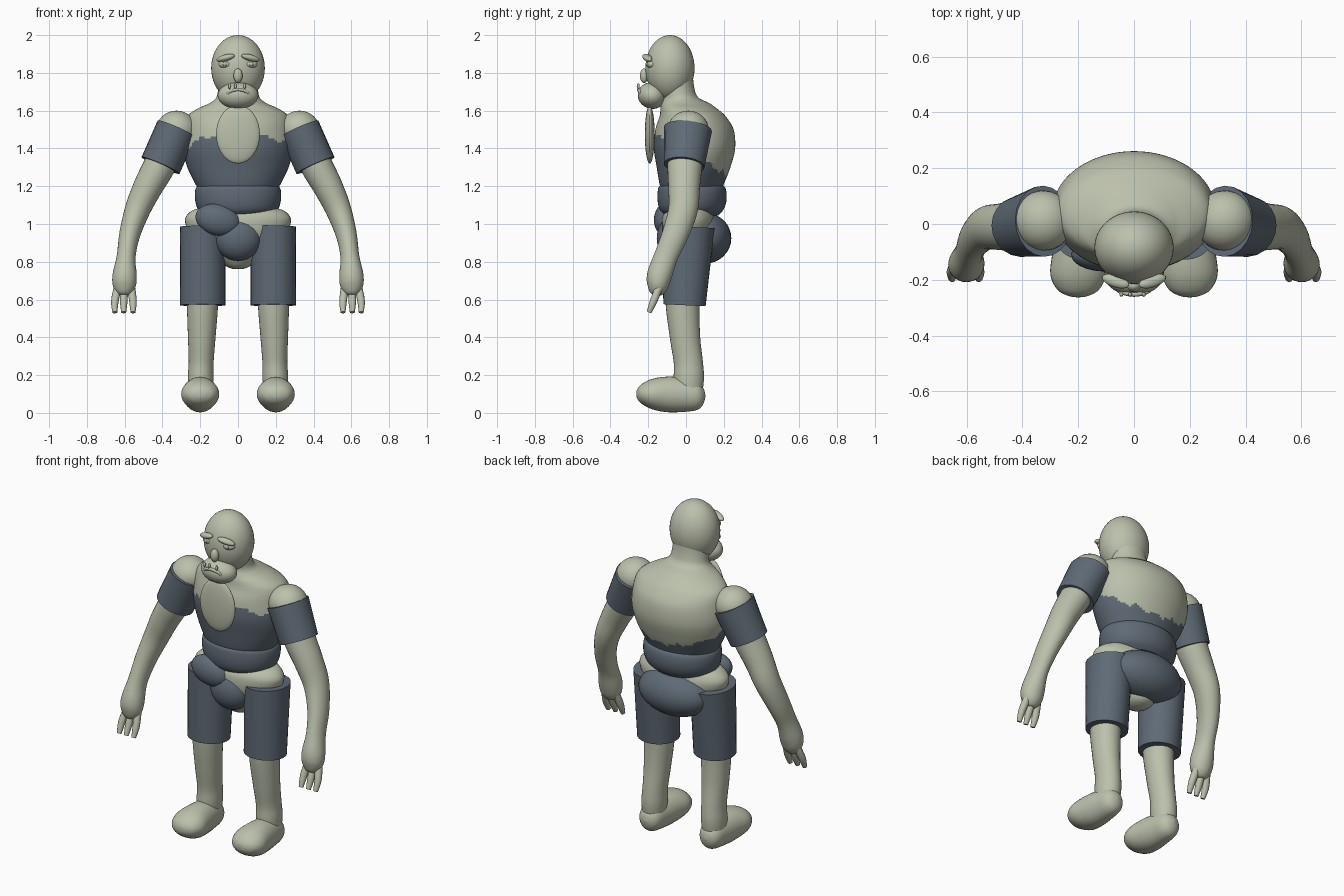
import bpy, bmesh, math
from mathutils import Vector, Matrix, Euler


def material(name, rgb):
    m = bpy.data.materials.new(name)
    m.diffuse_color = (*rgb, 1)
    return m


SKIN = material("pale_green_skin", (0.50, 0.53, 0.41))
CLOTH = material("slate_cloth", (0.115, 0.145, 0.18))


def finish(bm, name, mat, mirror=False):
    bmesh.ops.recalc_face_normals(bm, faces=bm.faces[:])
    me = bpy.data.meshes.new(name)
    bm.to_mesh(me)
    bm.free()
    me.materials.append(mat)
    me.shade_smooth()
    me.set_sharp_from_angle(angle=math.radians(40))
    ob = bpy.data.objects.new(name, me)
    bpy.context.collection.objects.link(ob)
    if mirror:
        ob.modifiers.new("mirror", 'MIRROR').use_mirror_merge = False
    return ob


def ball(name, loc, radii, mat, rot=(0, 0, 0), mirror=False, seg=32):
    bm = bmesh.new()
    mtx = Matrix.LocRotScale(Vector(loc), Euler([math.radians(a) for a in rot]), Vector(radii))
    bmesh.ops.create_uvsphere(bm, u_segments=seg, v_segments=seg // 2, radius=1, matrix=mtx)
    return finish(bm, name, mat, mirror)


def spline(keys, steps):
    """Smooth interpolation through the key sections."""
    out = []
    n = len(keys)
    for i in range(n - 1):
        a, b, c, d = keys[max(i - 1, 0)], keys[i], keys[i + 1], keys[min(i + 2, n - 1)]
        for k in range(steps):
            t = k / steps
            out.append([0.5 * (2 * q + (r - p) * t + (2 * p - 5 * q + 4 * r - s) * t * t
                               + (3 * q - p - 3 * r + s) * t ** 3)
                        for p, q, r, s in zip(a, b, c, d)])
    out.append(list(keys[-1]))
    return out


def loft(name, keys, mat, steps=5, sides=32, flat=False, ref=(1, 0, 0), mirror=False):
    """Elliptical sections (x, y, z, radius_u, radius_v) skinned along a path."""
    secs = spline(keys, steps) if steps > 1 else keys
    bm = bmesh.new()
    rings = []
    for i, s in enumerate(secs):
        a, b = secs[max(i - 1, 0)], secs[min(i + 1, len(secs) - 1)]
        t = Vector((0, 0, 1)) if flat else (Vector(b[:3]) - Vector(a[:3])).normalized()
        u = Vector(ref)
        u = (u - t * u.dot(t)).normalized()
        v = t.cross(u)
        ru, rv = max(s[3], 0.002), max(s[4], 0.002)
        ring = []
        for k in range(sides):
            w = 2 * math.pi * k / sides
            ring.append(bm.verts.new(Vector(s[:3]) + u * ru * math.cos(w) + v * rv * math.sin(w)))
        rings.append(ring)
    for r0, r1 in zip(rings, rings[1:]):
        for k in range(sides):
            j = (k + 1) % sides
            bm.faces.new((r0[k], r0[j], r1[j], r1[k]))
    bm.faces.new(rings[0])
    bm.faces.new(rings[-1])
    return finish(bm, name, mat, mirror)


# Head and face
ball("head", (0, -0.085, 1.825), (0.142, 0.13, 0.175), SKIN, seg=48)
ball("muzzle", (0, -0.18, 1.68), (0.108, 0.076, 0.07), SKIN, rot=(-15, 0, 0))
ball("nose", (0, -0.222, 1.785), (0.024, 0.022, 0.038), SKIN)
ball("eyebrow", (0.066, -0.205, 1.88), (0.052, 0.022, 0.017), SKIN, rot=(0, 14, 18), mirror=True)
ball("eye", (0.07, -0.185, 1.845), (0.034, 0.023, 0.02), SKIN, rot=(0, 0, 20), mirror=True)
ball("pupil", (0.07, -0.207, 1.847), (0.011, 0.007, 0.011), SKIN, mirror=True, seg=16)
loft("mouth", [(-0.062, -0.232, 1.672, 0.006, 0.006), (-0.045, -0.244, 1.7, 0.008, 0.008),
               (0, -0.252, 1.712, 0.009, 0.009), (0.045, -0.244, 1.7, 0.008, 0.008),
               (0.062, -0.232, 1.672, 0.006, 0.006)], SKIN, sides=10, ref=(0, 1, 0))
for x in (-0.045, -0.014, 0.035):
    ball("tooth", (x, -0.253, 1.73), (0.007, 0.008, 0.015), SKIN, seg=12)

# Torso with a ragged low vest
torso = loft("torso", [(0, 0.03, 1.17, 0.20, 0.155), (0, 0.03, 1.21, 0.225, 0.17),
                       (0, 0.04, 1.3, 0.268, 0.195), (0, 0.045, 1.4, 0.292, 0.215),
                       (0, 0.045, 1.5, 0.285, 0.207), (0, 0.035, 1.57, 0.268, 0.175),
                       (0, 0.015, 1.61, 0.215, 0.15), (0, -0.005, 1.64, 0.15, 0.128),
                       (0, -0.03, 1.67, 0.115, 0.095), (0, -0.042, 1.72, 0.105, 0.086),
                       (0, -0.05, 1.8, 0.10, 0.085)],
             SKIN, steps=10, sides=96, flat=True)
torso.data.materials.append(CLOTH)
for p in torso.data.polygons:
    c = p.center
    ragged = 0.01 * math.sin(c.x * 55) + 0.006 * math.sin(c.x * 131 + 1)
    if c.z < 1.385 - 0.58 * c.y + ragged:
        p.material_index = 1
ball("throat_pouch", (0, -0.192, 1.475), (0.116, 0.026, 0.155), SKIN)
ball("shoulder", (0.325, 0.012, 1.5), (0.108, 0.108, 0.1), SKIN, mirror=True)

# Waist, hips and draped cloth
loft("waist_wrap", [(0, 0.03, 1.045, 0.17, 0.14), (0, 0.03, 1.075, 0.21, 0.168),
                    (0, 0.032, 1.12, 0.226, 0.182), (0, 0.032, 1.17, 0.228, 0.182),
                    (0, 0.03, 1.2, 0.215, 0.172), (0, 0.03, 1.21, 0.17, 0.14)],
     CLOTH, sides=48, flat=True)
loft("hips", [(0, 0.03, 0.762, 0.03, 0.03), (0, 0.03, 0.785, 0.075, 0.075),
              (0, 0.02, 0.87, 0.15, 0.12), (0, 0.015, 0.95, 0.25, 0.138),
              (0, 0.015, 1.01, 0.28, 0.143), (0, 0.015, 1.05, 0.268, 0.135),
              (0, 0.02, 1.08, 0.22, 0.115), (0, 0.02, 1.09, 0.12, 0.08)],
     SKIN, sides=48, flat=True)
ball("seat_cloth", (0, 0.1, 0.925), (0.225, 0.14, 0.135), CLOTH)
ball("front_cloth", (0, -0.06, 0.925), (0.125, 0.095, 0.12), CLOTH)
ball("belt_pouch", (-0.107, -0.11, 1.022), (0.12, 0.06, 0.083), CLOTH, rot=(0, 14, 0))

# Legs
loft("shorts_leg", [(0.187, 0.012, 0.985, 0.12, 0.14), (0.187, -0.008, 0.57, 0.12, 0.112)],
     CLOTH, steps=1, mirror=True)
loft("leg", [(0.187, -0.015, 0.8, 0.09, 0.1), (0.188, -0.018, 0.58, 0.083, 0.09),
             (0.192, -0.005, 0.4, 0.073, 0.08), (0.195, 0.012, 0.27, 0.066, 0.077),
             (0.198, 0.015, 0.18, 0.068, 0.08), (0.2, 0.012, 0.08, 0.06, 0.07)],
     SKIN, mirror=True)
loft("foot", [(0.2, 0.103, 0.09, 0.003, 0.003), (0.2, 0.092, 0.09, 0.038, 0.042),
              (0.2, 0.06, 0.09, 0.065, 0.075), (0.2, -0.01, 0.095, 0.078, 0.09),
              (0.2, -0.1, 0.098, 0.092, 0.094), (0.2, -0.18, 0.1, 0.1, 0.08),
              (0.2, -0.235, 0.1, 0.075, 0.052), (0.2, -0.258, 0.1, 0.035, 0.025),
              (0.2, -0.263, 0.1, 0.003, 0.003)], SKIN, mirror=True)

# Arms, sleeves and hands
loft("sleeve", [(0.325, 0.01, 1.503, 0.11, 0.128), (0.41, -0.01, 1.31, 0.11, 0.108)],
     CLOTH, steps=1, sides=20, mirror=True)
loft("arm", [(0.335, 0.01, 1.49, 0.085, 0.1), (0.41, -0.005, 1.32, 0.085, 0.093),
             (0.475, -0.01, 1.2, 0.078, 0.084), (0.53, -0.015, 1.08, 0.068, 0.078),
             (0.572, -0.055, 0.95, 0.056, 0.07), (0.592, -0.105, 0.83, 0.05, 0.063),
             (0.6, -0.14, 0.73, 0.064, 0.066), (0.602, -0.15, 0.67, 0.06, 0.055),
             (0.603, -0.158, 0.63, 0.035, 0.032), (0.603, -0.16, 0.62, 0.003, 0.003)],
     SKIN, mirror=True)
for x0, x1 in ((0.565, 0.556), (0.603, 0.605), (0.638, 0.652)):
    loft("finger", [(x0, -0.145, 0.66, 0.021, 0.021), (x1, -0.172, 0.59, 0.02, 0.02),
                    (x1, -0.196, 0.532, 0.013, 0.013)], SKIN, steps=3, sides=14, mirror=True)
